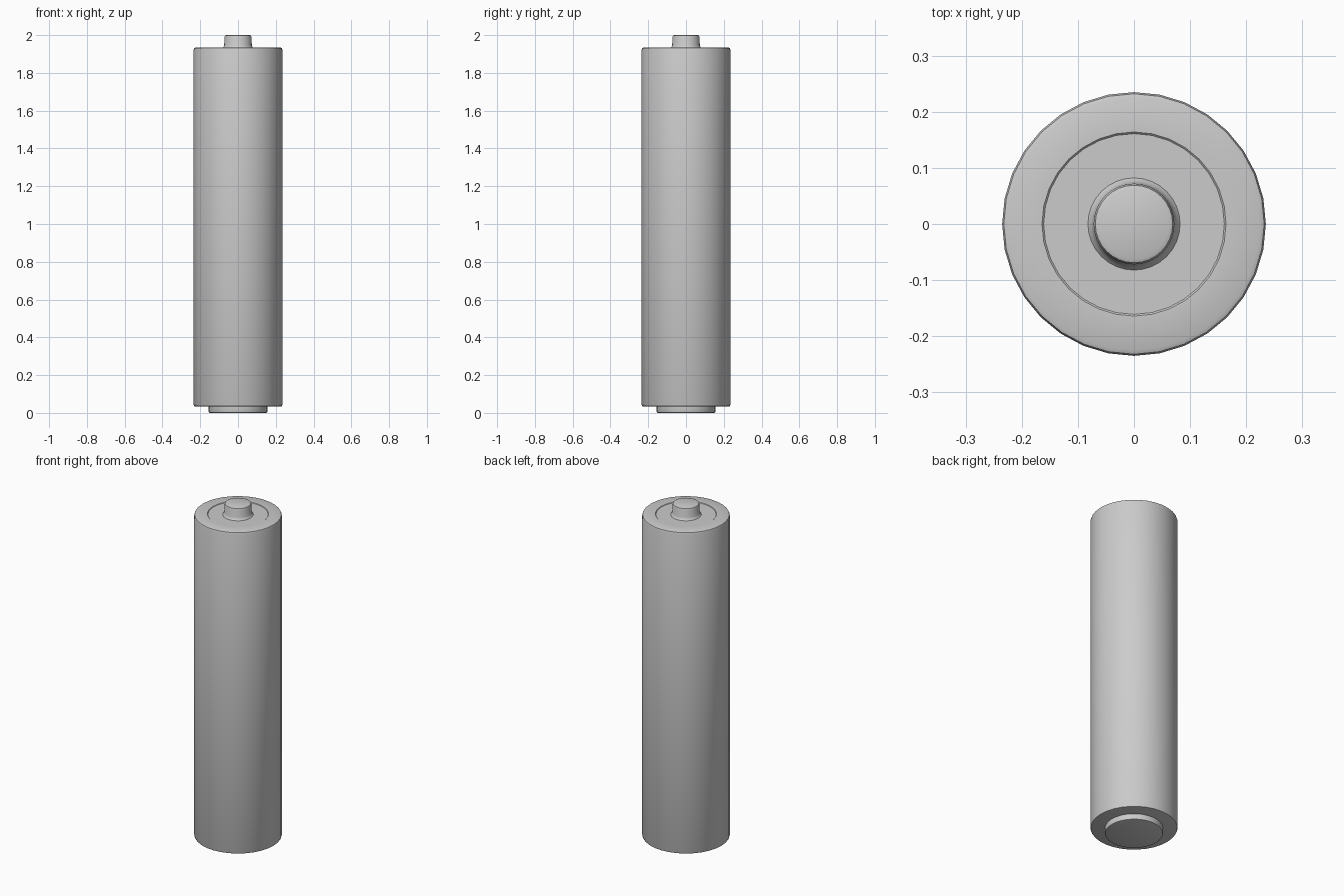
import bpy
import bmesh
from math import cos, sin, tau

cube = bpy.data.objects.get("Cube")
if cube:
    bpy.data.objects.remove(cube, do_unlink=True)

# One plain grey for every part
grey = bpy.data.materials.new("plain_grey")
grey.use_nodes = True
colour = (0.6, 0.6, 0.6, 1)
grey.diffuse_color = colour
grey.node_tree.nodes["Principled BSDF"].inputs["Base Color"].default_value = colour


def lathe(name, profile, sides=32):
    """Turn (radius, height) points around z, bottom to top, closing both ends."""
    bm = bmesh.new()
    rings = [[bm.verts.new((r * cos(tau * i / sides), r * sin(tau * i / sides), z))
              for i in range(sides)] for r, z in profile]
    for low, high in zip(rings, rings[1:]):
        for i in range(sides):
            j = (i + 1) % sides
            bm.faces.new((low[i], low[j], high[j], high[i]))
    bm.faces.new(rings[0][::-1])
    bm.faces.new(rings[-1])
    mesh = bpy.data.meshes.new(name)
    bm.to_mesh(mesh)
    bm.free()
    mesh.materials.append(grey)
    obj = bpy.data.objects.new(name, mesh)
    bpy.context.collection.objects.link(obj)
    bpy.ops.object.select_all(action="DESELECT")
    obj.select_set(True)
    bpy.context.view_layer.objects.active = obj
    bpy.ops.object.shade_smooth_by_angle(angle=0.7)
    return obj


# Long cylindrical casing with softened rims and a shallow recess on top
lathe("casing", [(0.225, 0.034), (0.232, 0.036), (0.235, 0.043),
                 (0.235, 1.922), (0.232, 1.931), (0.225, 1.934),
                 (0.164, 1.934), (0.161, 1.931)])

# Raised button with a flared foot and rounded top edge
lathe("positive_terminal", [(0.083, 1.93), (0.077, 1.937), (0.073, 1.947),
                            (0.072, 1.988), (0.069, 1.997), (0.062, 2.0)])

# Flat disc under the casing
lathe("negative_terminal", [(0.148, 0.0), (0.154, 0.002), (0.156, 0.008),
                            (0.156, 0.036)])
